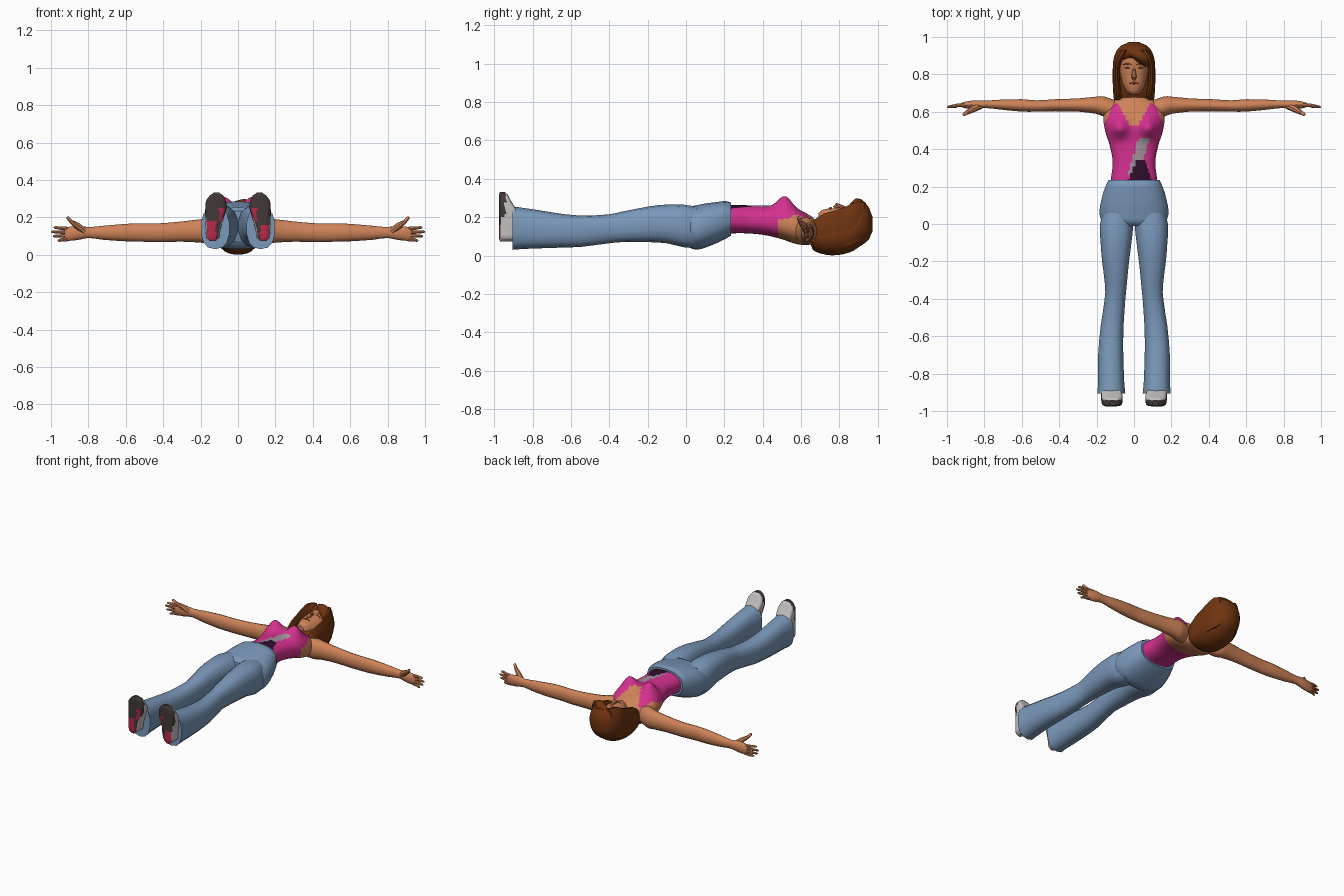
import bpy, bmesh, math
from mathutils import Vector

old = bpy.data.objects.get("Cube")
if old:
    bpy.data.objects.remove(old)


def material(name, r, g, b):
    lin = [(c / 255 / 12.92) if c < 11 else ((c / 255 + 0.055) / 1.055) ** 2.4 for c in (r, g, b)]
    m = bpy.data.materials.new(name)
    m.use_nodes = True
    m.diffuse_color = (*lin, 1)
    m.node_tree.nodes["Principled BSDF"].inputs["Base Color"].default_value = (*lin, 1)
    return m


SKIN = material("skin", 205, 130, 88)
PINK = material("pink_cotton", 212, 48, 143)
DENIM = material("denim_blue", 122, 152, 186)
HAIR = material("brown_hair", 112, 52, 16)
WHITE = material("shoe_grey", 198, 192, 192)
SOLE = material("sole_charcoal", 66, 57, 55)
RED = material("sole_red", 185, 40, 75)
PLUM = material("print_plum", 48, 14, 44)
GREY = material("print_grey", 160, 145, 155)
LIP = material("lip_brown", 158, 88, 66)


def finish(name, bm, mats, rule=None, angle=40):
    bmesh.ops.recalc_face_normals(bm, faces=bm.faces)
    for f in bm.faces:
        f.smooth = True
        if rule:
            f.material_index = rule(f.calc_center_median(), f.normal)
    me = bpy.data.meshes.new(name)
    bm.to_mesh(me)
    bm.free()
    for m in mats:
        me.materials.append(m)
    ob = bpy.data.objects.new(name, me)
    bpy.context.collection.objects.link(ob)
    bpy.ops.object.select_all(action='DESELECT')
    bpy.context.view_layer.objects.active = ob
    ob.select_set(True)
    bpy.ops.object.shade_smooth_by_angle(angle=math.radians(angle))
    return ob


def skin_rings(bm, rings):
    vs = [[bm.verts.new(p) for p in r] for r in rings]
    n = len(vs[0])
    for a, b in zip(vs, vs[1:]):
        for i in range(n):
            bm.faces.new((a[i], a[(i + 1) % n], b[(i + 1) % n], b[i]))
    bm.faces.new(vs[0])
    bm.faces.new(vs[-1])


def densify(rows, k):
    """Catmull-Rom subdivision of cross-section rows."""
    out = []
    for i in range(len(rows) - 1):
        p0, p1, p2, p3 = rows[max(i - 1, 0)], rows[i], rows[i + 1], rows[min(i + 2, len(rows) - 1)]
        for j in range(k):
            t = j / k
            row = [b + 0.5 * t * (c - a + t * (2 * a - 5 * b + 4 * c - d + t * (3 * (b - c) + d - a)))
                   for a, b, c, d in zip(p0, p1, p2, p3)]
            row[0] = p1[0] + (p2[0] - p1[0]) * t
            out.append(row)
    return out + [list(rows[-1])]


def loft(name, axis, rows, mats, n=16, k=2, power=2.0, rule=None, side=1, push=None):
    """Rows are (position along axis, low a, high a, low b, high b)."""
    rings = []
    for t, a0, a1, b0, b1 in densify(rows, k):
        ring = []
        for i in range(n):
            w = 2 * math.pi * (i + 0.5) / n
            c, s = math.cos(w), math.sin(w)
            a = (a0 + a1) / 2 + (a1 - a0) / 2 * math.copysign(abs(c) ** (2 / power), c)
            b = (b0 + b1) / 2 + (b1 - b0) / 2 * math.copysign(abs(s) ** (2 / power), s)
            p = Vector({'x': (t, a, b), 'y': (a, t, b), 'z': (a, b, t)}[axis])
            if push:
                p = push(p, s)
            p.x *= side
            ring.append(p)
        rings.append(ring)
    bm = bmesh.new()
    skin_rings(bm, rings)
    return finish(name, bm, mats, rule)


def tube(name, pts, radii, mat, side=1, n=8):
    pts = [Vector((p[0] * side, p[1], p[2])) for p in pts]
    rings = []
    for i, (p, r) in enumerate(zip(pts, radii)):
        d = pts[min(i + 1, len(pts) - 1)] - pts[max(i - 1, 0)]
        q = d.to_track_quat('Z', 'Y')
        rings.append([p + q @ Vector((r * math.cos(2 * math.pi * j / n), r * math.sin(2 * math.pi * j / n), 0))
                      for j in range(n)])
    bm = bmesh.new()
    skin_rings(bm, rings)
    return finish(name, bm, [mat])


def sym(rows):
    """Rows (y, half width, low z, high z) to full rows."""
    return [(y, -w, w, z0, z1) for y, w, z0, z1 in rows]


# Torso with tank top, neckline and printed front
def bust(p, s):
    if s > 0:
        for sx in (-1, 1):
            d2 = ((p.x - sx * 0.078) / 0.05) ** 2 + ((p.y - 0.515) / 0.05) ** 2
            p.z += 0.062 * math.exp(-d2) * min(1, s * 2)
    return p


def top_rule(c, nrm):
    x, y = abs(c.x), c.y
    if c.z < 0.19:
        return 0 if y > 0.48 else 1
    if y > 0.53 and x < 0.025 + (y - 0.53) * 0.55:
        return 0
    if y > 0.51 and x > 0.168 - (y - 0.51) * 0.45:
        return 0
    if y < 0.34 and -0.035 + (y - 0.23) * 0.45 < c.x < 0.097 - (y - 0.23) * 0.35:
        return 2
    if 0.26 < y < 0.46 and abs(c.x - (y - 0.28) * 0.3) < 0.03:
        return 3
    return 1


loft("torso_tank_top", 'y', sym([
    (0.20, .125, .10, .262), (0.24, .123, .115, .264), (0.33, .114, .115, .262), (0.42, .13, .105, .260),
    (0.50, .155, .085, .256), (0.57, .163, .062, .245), (0.62, .148, .055, .225), (0.66, .11, .06, .20),
    (0.69, .05, .075, .175)]), [SKIN, PINK, PLUM, GREY], n=72, k=8, power=2.4, rule=top_rule, push=bust)
loft("neck", 'y', sym([(0.62, .055, .07, .195), (0.67, .043, .08, .185), (0.76, .045, .08, .19)]), [SKIN])

# Jeans
loft("jeans_hips", 'y', sym([
    (-0.01, .13, .07, .235), (0.01, .17, .045, .255), (0.05, .185, .03, .262), (0.10, .182, .04, .272),
    (0.17, .165, .068, .281), (0.21, .15, .088, .285), (0.235, .138, .103, .277)]), [DENIM], n=24, power=2.5)
for s, side in ((1, "left"), (-1, "right")):
    loft(side + "_jeans_leg", 'y', [
        (-0.905, .045, .198, .03, .255), (-0.86, .05, .194, .034, .250), (-0.70, .056, .193, .04, .225),
        (-0.55, .055, .180, .045, .208), (-0.40, .045, .158, .064, .215), (-0.33, .038, .156, .07, .230),
        (-0.20, .025, .172, .07, .255), (-0.10, .012, .180, .064, .266), (-0.01, .002, .185, .043, .265),
        (0.06, -.005, .17, .04, .255)], [DENIM], n=14, power=2.5, side=s)

    # Shoe standing on its heel, with patterned sole
    def shoe_rule(c, nrm):
        x = abs(c.x)
        if c.y < -0.965 and nrm.y < -0.6:
            if (c.z < 0.17 and x > 0.118) or (0.18 < c.z < 0.25 and x < 0.1):
                return 2
            return 1
        return 1 if c.y < -0.942 and c.z > 0.2 else 0

    loft(side + "_shoe", 'z', [
        (.073, .12, .15, -.970, -.90), (.09, .10, .17, -.975, -.87), (.14, .092, .173, -.975, -.86),
        (.20, .075, .175, -.975, -.86), (.25, .062, .175, -.975, -.89), (.29, .065, .170, -.975, -.915),
        (.318, .08, .150, -.975, -.93), (.332, .10, .130, -.970, -.945)],
        [WHITE, SOLE, RED], n=40, k=3, power=4, rule=shoe_rule, side=s)

    # Arm and palm
    loft(side + "_arm", 'x', [
        (.09, .56, .66, .075, .195), (.16, .572, .683, .06, .2), (.20, .588, .682, .065, .19),
        (.30, .60, .672, .07, .178), (.42, .602, .668, .068, .168), (.52, .60, .662, .07, .168),
        (.60, .60, .668, .072, .165), (.72, .612, .665, .08, .155), (.80, .62, .66, .09, .148),
        (.85, .615, .662, .08, .155), (.90, .618, .655, .075, .15), (.925, .625, .648, .078, .147)],
        [SKIN], n=14, side=s)
    # Fingers and thumb
    for i, (z, tip) in enumerate(((.084, .965), (.102, .99), (.120, 1.0), (.138, .985))):
        dz = (z - .111) * .3
        tube(f"{side}_finger_{i + 1}", [(.90, .637, z), (.945, .634, z + dz / 2), (tip - .008, .626, z + dz),
                                        (tip, .625, z + dz)], [.011, .0095, .007, .003], SKIN, s)
    tube(side + "_thumb", [(.82, .632, .125), (.86, .615, .155), (.89, .597, .175), (.91, .586, .198),
                           (.913, .584, .204)], [.018, .018, .012, .009, .003], SKIN, s)

    # Hair lock beside the face
    loft(side + "_hair_lock", 'y', [
        (.642, .07, .09, .09, .13), (.665, .06, .108, .06, .185), (.72, .066, .113, .05, .222),
        (.78, .073, .115, .05, .238), (.84, .072, .114, .05, .262), (.89, .05, .108, .06, .285),
        (.93, .02, .085, .08, .28)], [HAIR], n=12, side=s)
    # Eye and brow lines
    tube(side + "_eye", [(.014, .832, .249), (.033, .837, .245), (.054, .832, .233)],
         [.002, .005, .002], LIP, s, 6)
    tube(side + "_eyebrow", [(.012, .852, .253), (.035, .858, .247), (.058, .852, .233)],
         [.002, .004, .002], LIP, s, 6)

# Head and face
loft("face", 'y', sym([
    (.692, .022, .15, .222), (.705, .04, .12, .236), (.74, .06, .09, .245), (.79, .075, .07, .248),
    (.85, .08, .06, .254), (.90, .075, .06, .255), (.94, .05, .09, .23)]), [SKIN], n=24, k=3, power=2.2)
tube("nose", [(0, .842, .246), (0, .81, .255), (0, .787, .261), (0, .774, .248)],
     [.005, .010, .014, .009], SKIN)
tube("lips", [(-.026, .752, .240), (0, .754, .246), (.026, .752, .240)], [.002, .008, .002], LIP)

# Hair
loft("hair_back", 'y', sym([
    (.648, .08, .06, .15), (.662, .104, .028, .175), (.70, .111, .010, .195), (.76, .115, .0, .208),
    (.82, .115, .006, .215), (.87, .112, .022, .232), (.90, .105, .042, .270), (.93, .092, .062, .276),
    (.955, .068, .085, .250), (.972, .03, .125, .205)]), [HAIR], n=24, k=2, power=2.2)
loft("hair_fringe", 'y', [
    (.842, .055, .075, .22, .25), (.86, .025, .085, .21, .276), (.885, -.005, .088, .20, .297),
    (.915, -.05, .08, .18, .293), (.94, -.06, .065, .15, .272)], [HAIR], n=14)
